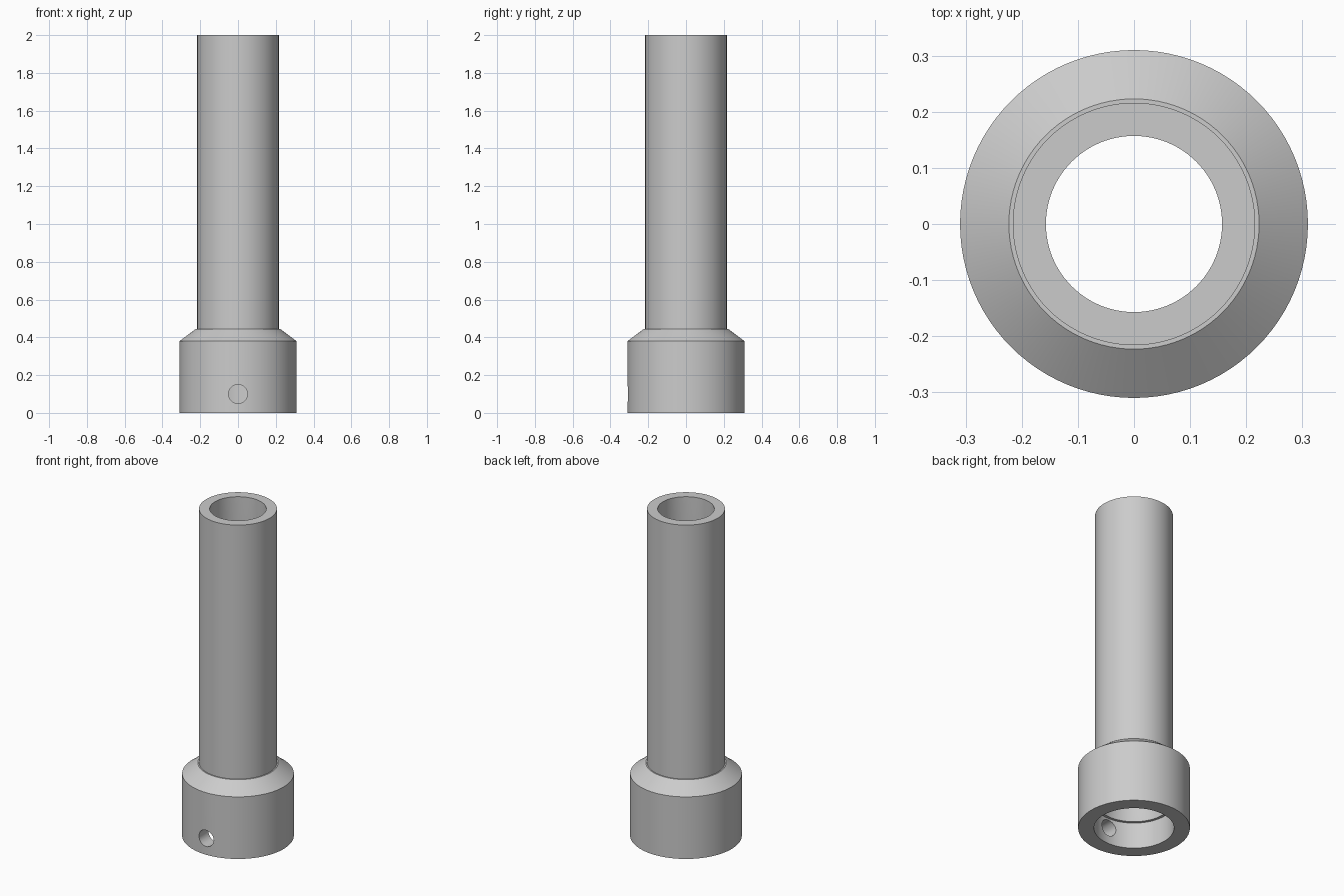
import bpy
import bmesh
import math

cube = bpy.data.objects.get("Cube")
if cube:
    bpy.data.objects.remove(cube, do_unlink=True)

SEGMENTS = 96

grey = bpy.data.materials.new("light_grey")
grey.use_nodes = True
grey.diffuse_color = (0.6, 0.6, 0.6, 1)
grey.node_tree.nodes["Principled BSDF"].inputs["Base Color"].default_value = (0.6, 0.6, 0.6, 1)


def lathe(name, profile):
    """Revolve a closed (radius, height) outline around z."""
    bm = bmesh.new()
    verts = [bm.verts.new((r, 0, z)) for r, z in profile]
    edges = [bm.edges.new((v, verts[(i + 1) % len(verts)])) for i, v in enumerate(verts)]
    bmesh.ops.spin(bm, geom=verts + edges, cent=(0, 0, 0), axis=(0, 0, 1),
                   angle=math.tau, steps=SEGMENTS, use_merge=True)
    bmesh.ops.remove_doubles(bm, verts=bm.verts, dist=0.0001)
    bmesh.ops.recalc_face_normals(bm, faces=bm.faces)
    mesh = bpy.data.meshes.new(name)
    bm.to_mesh(mesh)
    bm.free()
    mesh.materials.append(grey)
    obj = bpy.data.objects.new(name, mesh)
    bpy.context.collection.objects.link(obj)
    return obj


# Tube and socket collar as one hollow solid
tube = lathe("socketed_tube", [
    (0.222, 0), (0.31, 0), (0.31, 0.38), (0.223, 0.445),   # collar and its shoulder
    (0.216, 0.445), (0.216, 2), (0.157, 2),                # tube wall and rim
    (0.157, 0.38), (0.206, 0.16), (0.222, 0.16),           # inner taper and socket stop
])

# Set screw hole through the front wall of the collar
bpy.ops.mesh.primitive_cylinder_add(vertices=32, radius=0.05, depth=0.3,
                                    location=(0, -0.28, 0.1),
                                    rotation=(math.pi / 2, 0, 0))
cutter = bpy.context.object
cutter.name = "screw_hole_cutter"
cutter.hide_render = True
cutter.data.materials.append(grey)

hole = tube.modifiers.new("screw_hole", 'BOOLEAN')
hole.operation = 'DIFFERENCE'
hole.solver = 'EXACT'
hole.object = cutter

bpy.ops.object.select_all(action='DESELECT')
tube.select_set(True)
bpy.context.view_layer.objects.active = tube
bpy.ops.object.modifier_apply(modifier=hole.name)
bpy.data.objects.remove(cutter, do_unlink=True)
bpy.ops.object.shade_smooth_by_angle(angle=math.radians(25))
